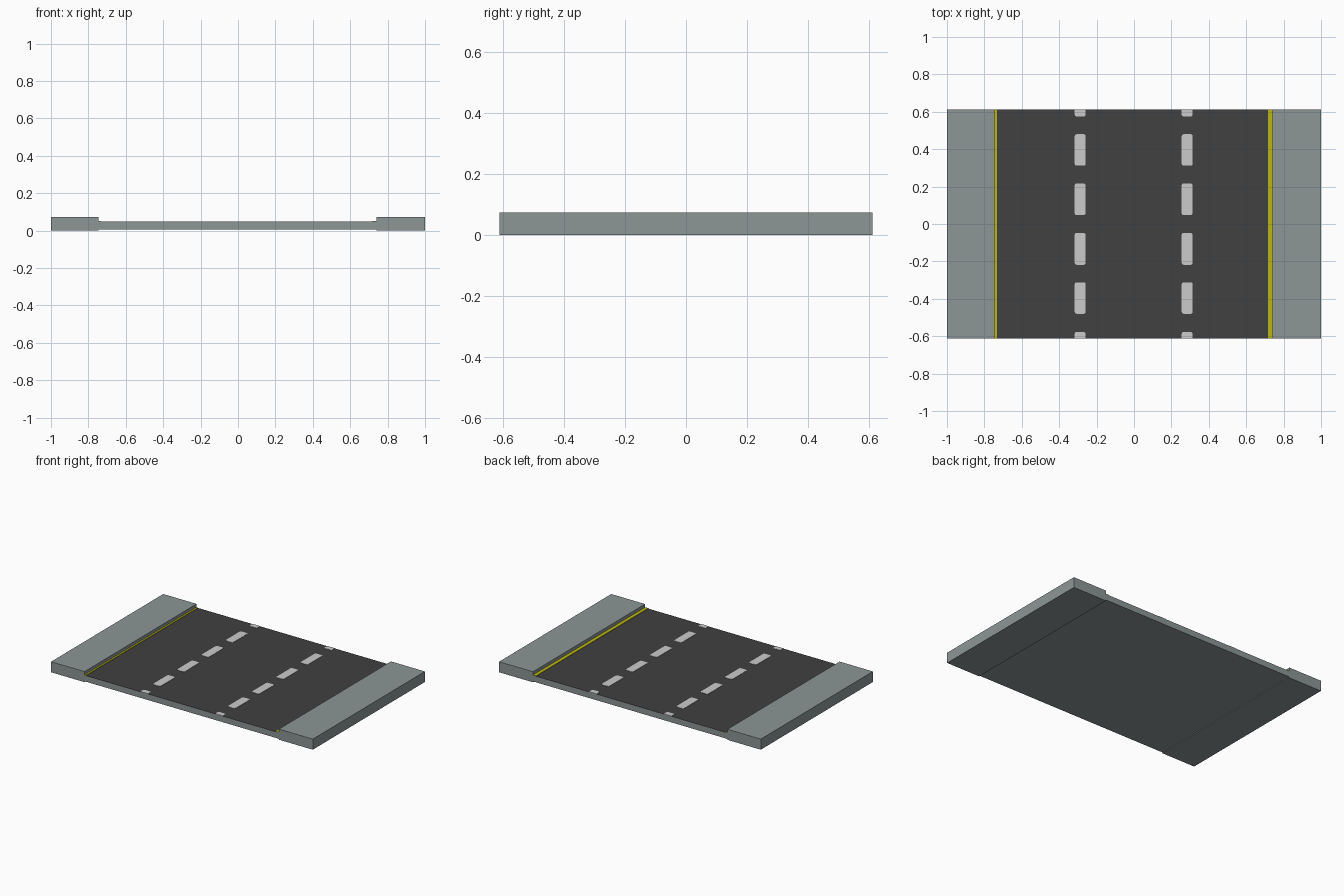
import bpy, bmesh

if "Cube" in bpy.data.objects:
    bpy.data.objects.remove(bpy.data.objects["Cube"])

HALF_Y = 0.612
ROAD_Z = 0.048


def material(name, rgb):
    m = bpy.data.materials.new(name)
    m.diffuse_color = (*rgb, 1)
    m.use_nodes = True
    m.node_tree.nodes["Principled BSDF"].inputs["Base Color"].default_value = m.diffuse_color
    return m


GREY = material("concrete grey", (0.262, 0.305, 0.303))
DARK = material("asphalt dark", (0.052, 0.052, 0.052))
WHITE = material("marking white", (0.60, 0.60, 0.60))
YELLOW = material("marking yellow", (0.50, 0.47, 0.007))


def finish(bm, name, *mats):
    bmesh.ops.recalc_face_normals(bm, faces=bm.faces)
    mesh = bpy.data.meshes.new(name)
    bm.to_mesh(mesh)
    bm.free()
    for m in mats:
        mesh.materials.append(m)
    ob = bpy.data.objects.new(name, mesh)
    bpy.context.collection.objects.link(ob)
    return ob


def box_bm(x0, x1, y0, y1, z0, z1):
    bm = bmesh.new()
    bmesh.ops.create_cube(bm, size=1)
    for v in bm.verts:
        v.co = (x0 if v.co.x < 0 else x1,
                y0 if v.co.y < 0 else y1,
                z0 if v.co.z < 0 else z1)
    return bm


# Raised pavements on both sides
for name, x0, x1 in (("left_pavement", -1, -0.745), ("right_pavement", 0.741, 1)):
    finish(box_bm(x0, x1, -HALF_Y, HALF_Y, 0, 0.073), name, GREY)

# Road slab: concrete body with an asphalt top face
bm = box_bm(-0.745, 0.741, -HALF_Y, HALF_Y, 0.006, ROAD_Z)
bm.normal_update()
for f in bm.faces:
    f.material_index = 1 if f.normal.z > 0.5 else 0
finish(bm, "road_slab", GREY, DARK)

# Yellow edge lines along the kerbs
for name, x0, x1 in (("left_edge_line", -0.745, -0.733), ("right_edge_line", 0.717, 0.741)):
    finish(box_bm(x0, x1, -HALF_Y, HALF_Y, ROAD_Z - 0.002, ROAD_Z + 0.003), name, YELLOW)

# White lane dashes with softened corners; the end ones are cut by the tile edge
SPANS = [(-HALF_Y, -0.577), (-0.480, -0.312), (-0.218, -0.048),
         (0.048, 0.217), (0.312, 0.480), (0.575, HALF_Y)]
for side, cx in (("left", -0.288), ("right", 0.284)):
    for i, (y0, y1) in enumerate(SPANS):
        bm = box_bm(cx - 0.029, cx + 0.029, y0, y1, ROAD_Z - 0.002, ROAD_Z + 0.002)
        corners = [e for e in bm.edges
                   if abs(e.verts[0].co.z - e.verts[1].co.z) > 0.001
                   and abs(e.verts[0].co.y) < HALF_Y - 0.001]
        bmesh.ops.bevel(bm, geom=corners, offset=0.01, segments=3,
                        profile=0.5, affect='EDGES')
        finish(bm, f"{side}_lane_dash_{i + 1}", WHITE)
